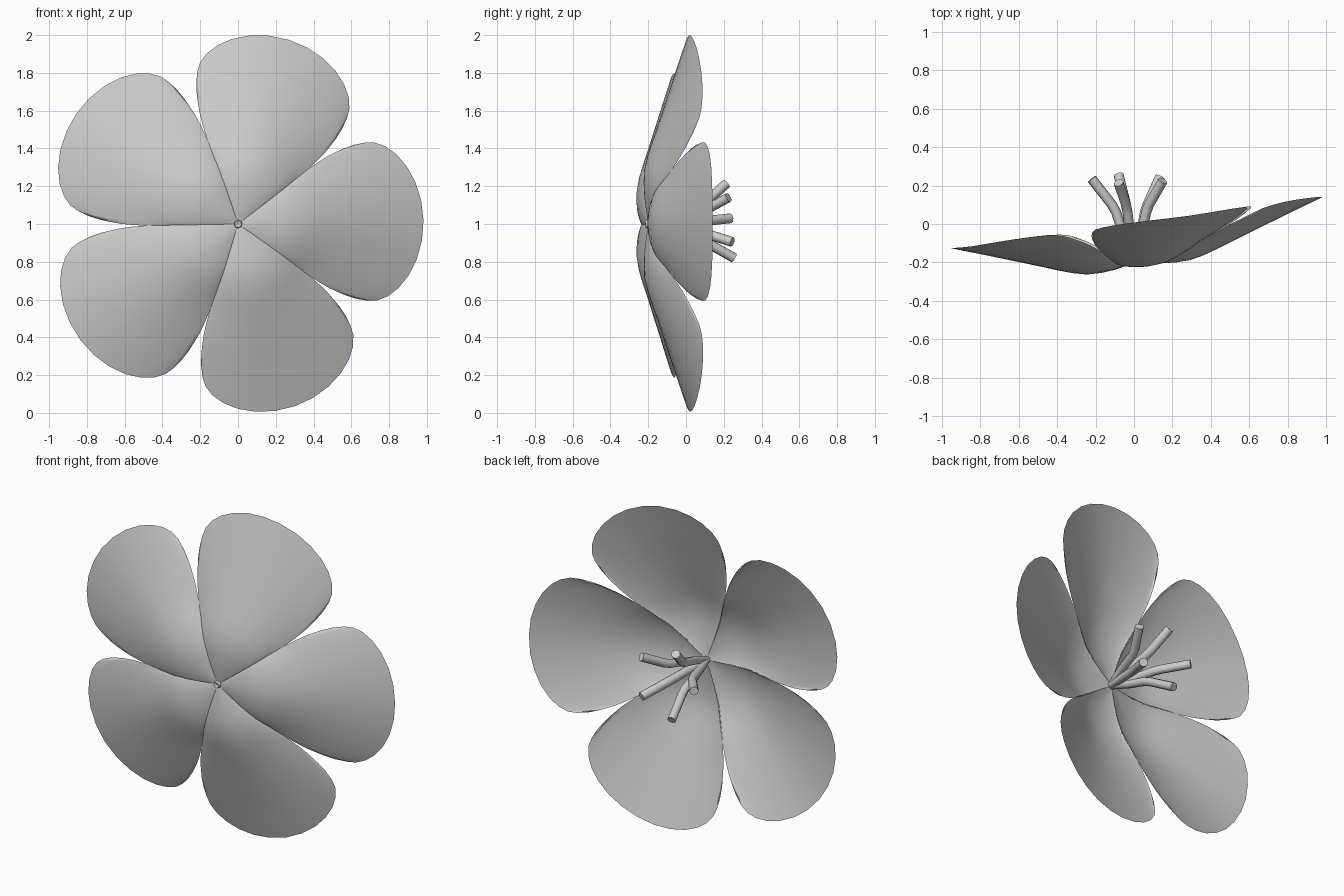
import bpy, math
from mathutils import Matrix, Vector

if "Cube" in bpy.data.objects:
    bpy.data.objects.remove(bpy.data.objects["Cube"])

CENTRE = Vector((0, -0.2, 1))
TILT = Matrix.Rotation(math.radians(8), 3, 'Z')   # flower turned slightly sideways

# Midrib profile: (radius, depth towards +y)
RIB = [(0, 0), (0.08, -0.015), (0.18, -0.03), (0.28, -0.031), (0.38, -0.01),
       (0.5, 0.03), (0.8, 0.13), (1.05, 0.21)]


def rib_depth(r):
    for (r0, d0), (r1, d1) in zip(RIB, RIB[1:]):
        if r <= r1:
            return d0 + (d1 - d0) * (r - r0) / (r1 - r0)
    return RIB[-1][1]


def petal_point(t, s, heading):
    """t runs from base to rim, s from -1 to 1 across the petal."""
    r = t * (0.78 + 0.24 * math.sqrt(max(0, 1 - s * s)))
    a = heading + math.radians(s * (36.5 - 5.5 * t ** 5))
    d = rib_depth(r) + 0.05 * min(1, t * 2) * abs(s) ** 1.7
    return CENTRE + TILT @ Vector((r * math.cos(a), d, r * math.sin(a)))


def petal(name, heading, rows=14, cols=16):
    verts = [petal_point(0, 0, heading)]
    for i in range(1, rows + 1):
        for j in range(cols + 1):
            s = math.sin(math.pi / 2 * (2 * j / cols - 1))   # denser at the rim corners
            verts.append(petal_point(i / rows, s, heading))
    n = cols + 1
    faces = [(0, 1 + j, 2 + j) for j in range(cols)]
    for i in range(rows - 1):
        for j in range(cols):
            a = 1 + i * n + j
            faces.append((a, a + n, a + n + 1, a + 1))
    me = bpy.data.meshes.new(name)
    me.from_pydata(verts, [], faces)
    me.shade_smooth()
    ob = bpy.data.objects.new(name, me)
    bpy.context.collection.objects.link(ob)


def stamen(name, tip):
    cu = bpy.data.curves.new(name, 'CURVE')
    cu.dimensions = '3D'
    cu.bevel_depth = 0.026
    cu.bevel_resolution = 2
    cu.use_fill_caps = True
    x, y, z = tip
    path = [(0, -0.21), (0.25, -0.06), (0.42, 0.06), (0.52, 0.1), (1, y)]
    sp = cu.splines.new('POLY')
    sp.points.add(len(path) - 1)
    for p, (f, py) in zip(sp.points, path):
        p.co = (x * f, py, 1 + (z - 1) * f, 1)
    # slim at the crowded base
    for p, k in zip(sp.points, (0.75, 0.95, 1, 1, 1)):
        p.radius = k
    ob = bpy.data.objects.new(name, cu)
    bpy.context.collection.objects.link(ob)


# Five cupped petals
for k in range(5):
    petal(f"petal_{k + 1}", math.radians(1 + 72 * k))

# Five bent stamens, fanned between the petals
tips = [(-0.22, 0.235, 1.03), (-0.08, 0.215, 1.215), (0.15, 0.225, 1.14),
        (0.135, 0.245, 0.905), (-0.08, 0.255, 0.82)]
for k, tip in enumerate(tips):
    stamen(f"stamen_{k + 1}", tip)
